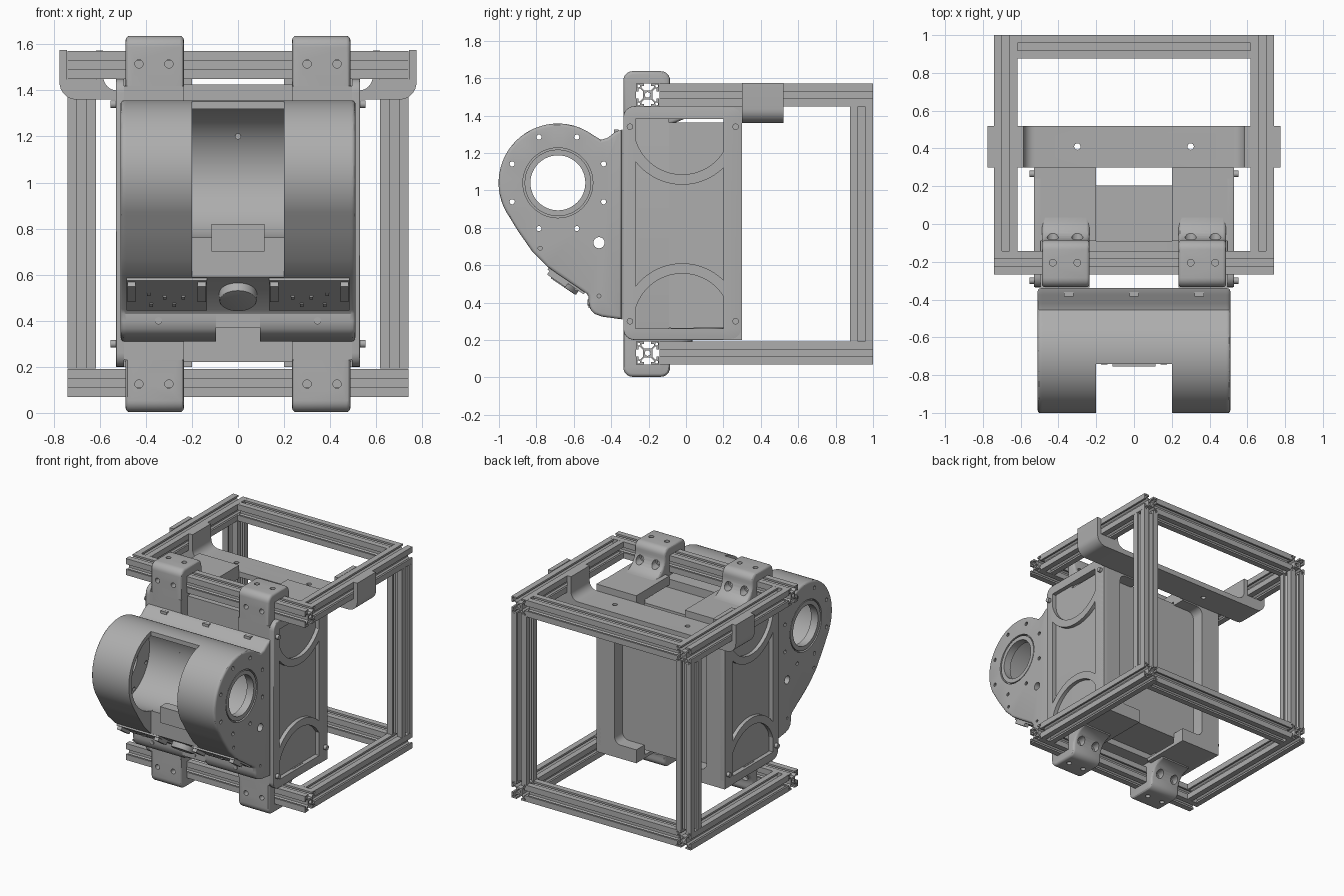
import bpy, bmesh
from math import sin, cos, radians, pi, acos, degrees
from mathutils import Vector

cube = bpy.data.objects.get("Cube")
if cube:
    bpy.data.objects.remove(cube)

grey = bpy.data.materials.new("machine_grey")
grey.use_nodes = True
GREY = (0.42, 0.42, 0.42, 1)
grey.diffuse_color = GREY
grey.node_tree.nodes["Principled BSDF"].inputs["Base Color"].default_value = GREY
parts = []


def arc(u, v, r, a, b, n=16):
    return [(u + r * cos(radians(a + (b - a) * i / n)),
             v + r * sin(radians(a + (b - a) * i / n))) for i in range(n + 1)]


def circle(u, v, r, n=16):
    return arc(u, v, r, 0, 360, n)[:-1]


def rect(u0, u1, v0, v1, r=0.0):
    if r == 0:
        return [(u0, v0), (u1, v0), (u1, v1), (u0, v1)]
    return (arc(u1 - r, v1 - r, r, 0, 90, 6) + arc(u0 + r, v1 - r, r, 90, 180, 6)
            + arc(u0 + r, v0 + r, r, 180, 270, 6) + arc(u1 - r, v0 + r, r, 270, 360, 6))


def prism(name, loops, axis, a, b, bevel=0.0, ends=()):
    """Extrude an outline with holes along an axis, rounding the rim of chosen ends."""
    place = [lambda u, v, w: (w, u, v), lambda u, v, w: (u, w, v), lambda u, v, w: (u, v, w)][axis]
    bm = bmesh.new()
    edges = []
    for loop in loops:
        vs = [bm.verts.new(place(u, v, a)) for u, v in loop]
        edges += [bm.edges.new((vs[i - 1], vs[i])) for i in range(len(vs))]
    bmesh.ops.triangle_fill(bm, edges=edges, use_beauty=True)
    got = bmesh.ops.extrude_face_region(bm, geom=bm.faces[:] + bm.edges[:] + bm.verts[:],
                                        use_keep_orig=True)["geom"]
    for v in got:
        if isinstance(v, bmesh.types.BMVert):
            v.co[axis] = b
    bmesh.ops.recalc_face_normals(bm, faces=bm.faces[:])
    if bevel:
        outer = {tuple(round(c, 4) for c in place(u, v, w)) for u, v in loops[0] for w in ends}
        on = lambda v: tuple(round(c, 4) for c in v.co) in outer
        rim = [e for e in bm.edges if on(e.verts[0]) and on(e.verts[1])
               and abs(e.verts[0].co[axis] - e.verts[1].co[axis]) < 1e-5
               and e.calc_face_angle(0) > 0.5]
        bmesh.ops.bevel(bm, geom=rim, offset=bevel, segments=3, profile=0.5, affect='EDGES')
    me = bpy.data.meshes.new(name)
    bm.to_mesh(me)
    bm.free()
    me.materials.append(grey)
    ob = bpy.data.objects.new(name, me)
    bpy.context.scene.collection.objects.link(ob)
    parts.append(ob)
    return ob


def box(name, x0, x1, y0, y1, z0, z1):
    return prism(name, [rect(y0, y1, z0, z1)], 0, x0, x1)


def cut(ob, cutters):
    """Subtract the cutters for good and remove them."""
    for c in cutters:
        mod = ob.modifiers.new("cut", 'BOOLEAN')
        mod.object, mod.solver = c, 'EXACT'
    dg = bpy.context.evaluated_depsgraph_get()
    ob.data = bpy.data.meshes.new_from_object(ob.evaluated_get(dg))
    ob.modifiers.clear()
    for c in cutters:
        parts.remove(c)
        bpy.data.objects.remove(c)


# Slotted extrusion frame
H = 0.0615
side = [(-H, -H), (-.019, -H), (-.019, -.048), (-.034, -.048), (-.034, -.04), (-.019, -.025),
        (.019, -.025), (.034, -.04), (.034, -.048), (.019, -.048), (.019, -H)]


def rail(name, axis, u, v, a, b):
    ring, pts = [], side
    for _ in range(4):
        ring += pts
        pts = [(-q, p) for p, q in pts]
    holes = [circle(0, 0, .015, 12)] + [circle(i * .048, j * .048, .008, 8)
                                        for i in (-1, 1) for j in (-1, 1)]
    prism(name, [[(u + p, v + q) for p, q in loop] for loop in [ring] + holes], axis, a, b)


for level, z in (("lower", .13), ("upper", 1.51)):
    rail(level + "_front_rail", 0, -.205, z, -.74, .74)
    rail(level + "_back_rail", 0, .938, z, -.617, .617)
    for s, lr in ((1, "left"), (-1, "right")):
        rail(f"{level}_{lr}_rail", 1, s * .679, z, -.143, 1.0)
for s, lr in ((1, "left"), (-1, "right")):
    rail(lr + "_back_post", 2, s * .679, .938, .192, 1.448)

# Drum housing outline pieces
CY, CZ, R, RI, FY = -.685, 1.04, .317, .285, -.74
top_dip = [(-.34, 1.325), (-.375, 1.315), (-.42, 1.28), (-.455, 1.27)]
slope = [(FY, .59), (-.53, .447), (-.52, .43)]
foot = [(-.52, .40), (-.512, .365), (-.49, .34), (-.45, .325), (-.34, .31)]
outline = top_dip + arc(CY, CZ, R, 54, 215, 48) + [(-.90, .785), (-.82, .67)] + slope + foot
pin = circle(-.465, .72, .03)
bolts = [circle(CY + .2646 * cos(a), CZ + .2646 * sin(a), .014, 10)
         for a in [pi / 8 + k * pi / 4 for k in range(8)]]
marks = [circle(-.78, .69, .011, 10), circle(-.465, .435, .01, 10)]
for s, lr in ((1, "left"), (-1, "right")):
    prism(lr + "_drum_shell", [outline, circle(CY, CZ, RI, 64), pin], 0, s * .2, s * .45)
    prism(lr + "_drum_inner_wall", [outline, circle(CY, CZ, .147, 48), pin] + bolts,
          0, s * .45, s * .485)
    prism(lr + "_drum_outer_wall", [outline, circle(CY, CZ, .187, 48), pin] + bolts + marks,
          0, s * .485, s * .51, .016, (s * .51,))
    prism(lr + "_drum_rim", [circle(CY, CZ, .178, 48), circle(CY, CZ, .147, 48)],
          0, s * .485, s * .507)

# Open middle of the housing with a concave back
ao, ai = degrees(acos((FY - CY) / R)), degrees(acos((FY - CY) / RI))
hollow = top_dip + arc(CY, CZ, R, 54, ao, 16) + arc(CY, CZ, RI, ai, -ai, 48) + slope
for s, lr in ((1, "left"), (-1, "right")):
    prism(lr + "_housing_middle", [hollow + foot, pin], 0, s * .095, s * .2)
prism("housing_centre", [hollow + [(-.52, .37), (-.34, .37)], pin], 0, -.095, .095)
box("sensor_block", -.115, .115, -.755, -.68, .70, .82)
prism("recess_pin", [circle(0, 1.2, .013)], 1, -.46, -.44)

# Boards, connectors and button on the sloping underside
A, B = Vector((FY, .59)), Vector((-.53, .447))
D = B - A
N = Vector((D.y, -D.x)).normalized()


def on_slope(name, x0, x1, t0, t1, h):
    pts = [A + D * t0, A + D * t1, A + D * t1 + N * h, A + D * t0 + N * h]
    prism(name, [[tuple(p) for p in pts]], 0, x0, x1)


for s, lr in ((1, "left"), (-1, "right")):
    on_slope(lr + "_board", s * .135, s * .485, .03, .95, .012)
    for x in (.14, .445):
        on_slope(lr + "_connector", s * x, s * (x + .035), .08, .55, .035)
    for x, t in ((.23, .5), (.27, .72), (.31, .5), (.37, .72), (.38, .4)):
        on_slope(lr + "_board_chip", s * x, s * (x + .015), t, t + .08, .018)
button = prism("round_button", [circle(0, 0, .082, 40)], 2, 0, .04, .006, (.04,))
button.rotation_mode = 'QUATERNION'
button.rotation_quaternion = Vector((0, N.x, N.y)).to_track_quat('Z', 'Y')
mid = A + D * .5
button.location = (0, mid.x, mid.y)
for x in (-.345, 0, .345):
    prism("front_screw", [circle(x, .40, .016)], 1, -.526, -.50)
    box("top_clip", x - .025, x + .025, -.385, -.36, 1.29, 1.326)

# Core: front slab, inner box and feet
prism("front_slab", [rect(-.5, .5, .22, 1.425, .02)], 1, -.26, -.09)
box("inner_box", -.5, .5, -.1, .205, .265, 1.362)

# Side plates, curved ribs, rear flanges and screws
for s, lr in ((1, "left"), (-1, "right")):
    prism(lr + "_side_plate", [rect(-.335, .30, .2, 1.45, .06), rect(-.27, .2, .262, 1.382)],
          0, s * .495, s * .53, .006, (s * .53,))
    box(lr + "_front_filler", s * .235, s * .495, -.335, -.25, .23, 1.42)
    box(lr + "_top_plate", s * .2, s * .5, -.09, .25, 1.382, 1.45)
    box(lr + "_bottom_plate", s * .2, s * .5, -.09, .25, .2, .225)
    box(lr + "_foot_block", s * .25, s * .51, -.08, .04, .2, .265)
    prism(lr + "_foot_boss", [circle(s * .4, .12, .08, 24)], 2, .2, .266)
    flange = ([(.2, 1.45), (.53, 1.45), (.53, .2), (.2, .2), (.2, .30)]
              + arc(.33, .35, .05, 270, 360, 6) + arc(.33, 1.30, .05, 0, 90, 6) + [(.2, 1.35)])
    prism(lr + "_rear_flange", [[(s * x, z) for x, z in flange]], 1, .2, .30)
    for up in (True, False):
        z = lambda v: v if up else 1.64 - v
        rib = arc(-.02, 1.345, .26, -164, -32, 24) + arc(-.02, 1.345, .315, -45.7, -142.5, 24)
        prism(lr + "_curved_rib", [[(y, z(v)) for y, v in rib]], 0, s * .495, s * .528)
        for y in (-.30, .265):
            prism(lr + "_side_screw", [circle(y, z(1.34), .017)], 0, s * .52, s * .553)

        # Clamp bracket round the front rail with a curved tail
        zt = 1.637
        clamp = ([(-.335, 1.35)] + arc(-.285, zt - .05, .05, 180, 90, 6)
                 + arc(-.135, zt - .05, .05, 90, 0, 6) + arc(.035, 1.57, .12, 180, 270, 8)
                 + [(.035, 1.40), (-.085, 1.35)])
        bracket = prism(lr + "_clamp_bracket", [[(y, z(v)) for y, v in clamp]], 0,
                        s * .235, s * .488, .018, (s * .235, s * .488))
        holes = [box("slot", -.8, .8, -.267, -.143, z(1.448), z(1.572))]
        for x in (.30, .43):
            holes.append(prism("bore", [circle(s * x, z(1.515), .018)], 1, -.4, .1))
            holes.append(prism("bore", [circle(s * x, z(1.515), .03)], 1, -.115, .1))
            holes.append(prism("bore", [circle(s * x, -.205, .018)], 2, z(1.5), z(1.7)))
        cut(bracket, holes)

# Bridge tray hooked round the two upper side rails
half = ([(.525, 1.40)] + arc(.525, 1.46, .06, 270, 360, 8)[1:] + [(.585, 1.573), (.617, 1.573),
        (.617, 1.448), (.742, 1.448), (.742, 1.575), (.775, 1.575)]
        + arc(.70, 1.435, .075, 0, -90, 8))
tray = prism("bridge_tray", [half + [(-x, z) for x, z in reversed(half)]], 1, .30, .52)
cut(tray, [prism("bore", [circle(s * .30, .41, .017)], 2, 1.3, 1.45) for s in (1, -1)])

# Smooth curves, keep edges sharp
for ob in bpy.context.scene.objects:
    ob.select_set(ob in parts)
bpy.context.view_layer.objects.active = parts[0]
bpy.ops.object.shade_smooth_by_angle(angle=radians(30))
